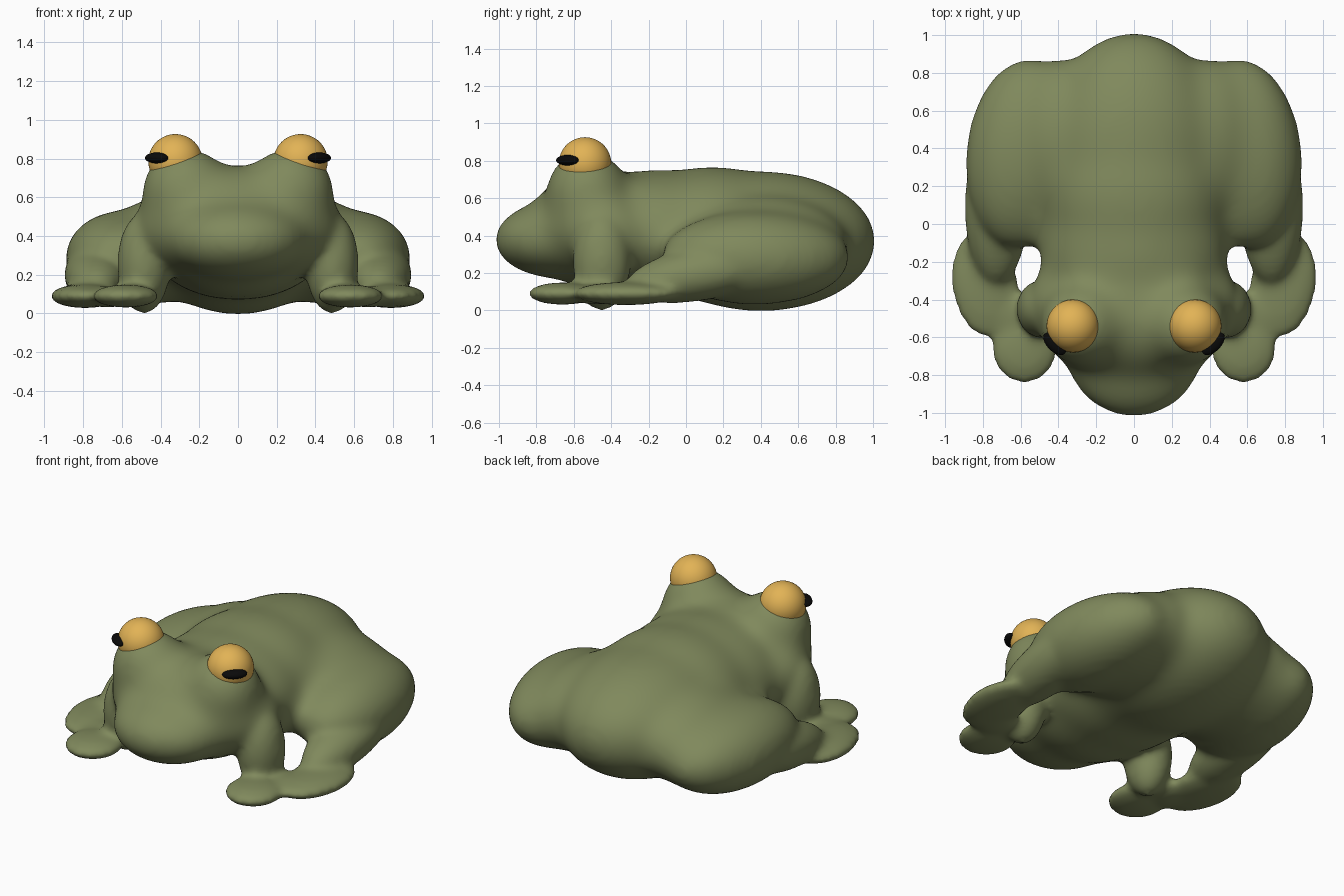
import bpy, bmesh, math
from mathutils import Matrix, Euler, Vector

cube = bpy.data.objects.get("Cube")
if cube:
    bpy.data.objects.remove(cube, do_unlink=True)


def material(name, color, roughness=0.6):
    m = bpy.data.materials.new(name)
    m.use_nodes = True
    m.diffuse_color = (*color, 1)
    bsdf = m.node_tree.nodes["Principled BSDF"]
    bsdf.inputs["Base Color"].default_value = (*color, 1)
    bsdf.inputs["Roughness"].default_value = roughness
    return m


skin = material("olive skin", (0.215, 0.25, 0.108))
amber = material("amber eye", (0.76, 0.45, 0.092))
black = material("black pupil", (0.003, 0.003, 0.003))


def blob(bm, loc, radii, yaw=0.0, pitch=0.0):
    """Add one ellipsoid to the mesh."""
    mat = Matrix.LocRotScale(Vector(loc), Euler((pitch, 0, yaw)), Vector(radii))
    bmesh.ops.create_uvsphere(bm, u_segments=48, v_segments=32, radius=1, matrix=mat)


def blob_pair(bm, loc, radii, yaw=0.0, pitch=0.0):
    """Add an ellipsoid on the left and its mirror on the right."""
    x, y, z = loc
    for side in (1, -1):
        blob(bm, (side * x, y, z), radii, side * yaw, pitch)


def finish(bm, name, mat):
    """Turn the mesh into a smooth shaded object."""
    for f in bm.faces:
        f.smooth = True
    mesh = bpy.data.meshes.new(name)
    bm.to_mesh(mesh)
    bm.free()
    mesh.materials.append(mat)
    ob = bpy.data.objects.new(name, mesh)
    bpy.context.collection.objects.link(ob)
    return ob


def fuse(ob, voxel, iterations):
    """Melt overlapping ellipsoids into one soft skin."""
    remesh = ob.modifiers.new("fuse", "REMESH")
    remesh.mode = "VOXEL"
    remesh.voxel_size = voxel
    remesh.use_smooth_shade = True
    soften = ob.modifiers.new("soften", "SMOOTH")
    soften.factor = 0.5
    soften.iterations = iterations


# Trunk: rump, back, chest, throat, head and snout
bm = bmesh.new()
blob(bm, (0, 0.4, 0.37), (0.485, 0.622, 0.378))
blob(bm, (0, 0.14, 0.41), (0.49, 0.5, 0.362))
blob(bm, (0, -0.15, 0.41), (0.495, 0.48, 0.345))
blob(bm, (0, -0.35, 0.335), (0.4, 0.42, 0.255))
blob(bm, (0, -0.48, 0.45), (0.53, 0.36, 0.31))
blob(bm, (0, -0.685, 0.378), (0.37, 0.348, 0.21))

# Eye mounds, shoulders, haunches and the flesh between haunch and rump
blob_pair(bm, (0.27, -0.53, 0.63), (0.235, 0.225, 0.235))
blob_pair(bm, (0.43, -0.42, 0.4), (0.14, 0.19, 0.19))
blob_pair(bm, (0.593, 0.37, 0.28), (0.305, 0.52, 0.255), yaw=0.1)
blob_pair(bm, (0.4, 0.43, 0.33), (0.25, 0.45, 0.28))
trunk = finish(bm, "trunk", skin)
fuse(trunk, 0.03, 40)

# Bake the soft trunk so that the limbs can be added with tighter joints
baked = trunk.evaluated_get(bpy.context.evaluated_depsgraph_get())
bm = bmesh.new()
bm.from_mesh(baked.to_mesh())
baked.to_mesh_clear()
bpy.data.objects.remove(trunk, do_unlink=True)

# Limbs: arms, hands, shins, feet and webs
blob_pair(bm, (0.485, -0.45, 0.26), (0.138, 0.155, 0.262))
blob_pair(bm, (0.58, -0.66, 0.09), (0.175, 0.185, 0.06))
blob_pair(bm, (0.728, 0.09, 0.2), (0.17, 0.42, 0.145), pitch=0.18)
blob_pair(bm, (0.79, -0.32, 0.09), (0.178, 0.29, 0.062), yaw=-0.15)
blob_pair(bm, (0.67, -0.47, 0.085), (0.12, 0.15, 0.055))
body = finish(bm, "body", skin)
fuse(body, 0.02, 16)

# Eyes with flattened pupils looking forward and outward
for side, label in ((1, "left"), (-1, "right")):
    bm = bmesh.new()
    blob(bm, (side * 0.323, -0.54, 0.786), (0.14, 0.14, 0.14))
    finish(bm, label + "_eye", amber)
    bm = bmesh.new()
    blob(bm, (side * 0.42, -0.634, 0.803), (0.075, 0.04, 0.028), side * math.pi / 4)
    finish(bm, label + "_pupil", black)
